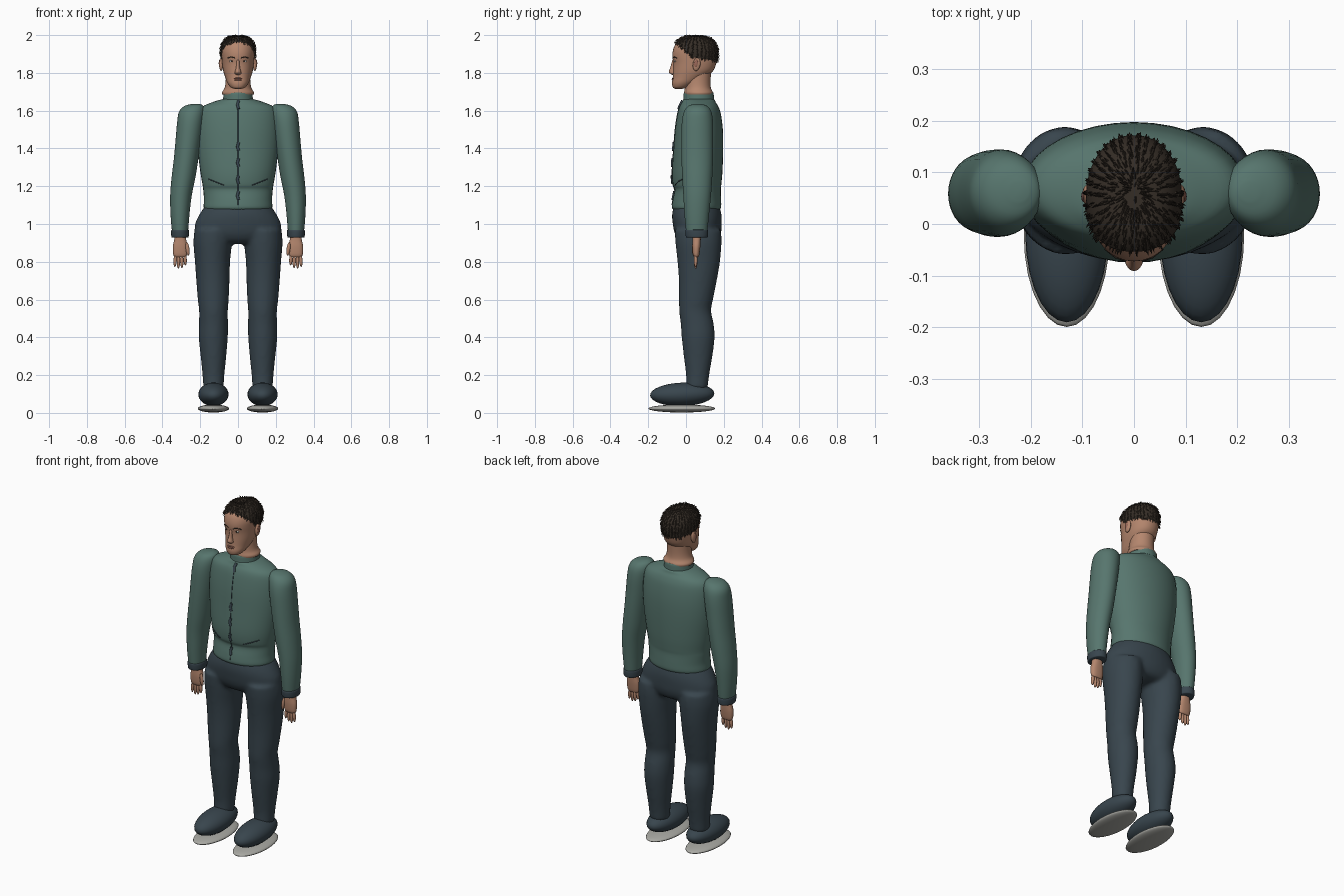
import bpy, bmesh, math, random
from mathutils import Matrix, Vector

random.seed(4)
cube = bpy.data.objects.get("Cube")
if cube:
    bpy.data.objects.remove(cube)


def material(name, rgb):
    m = bpy.data.materials.new(name)
    m.use_nodes = True
    m.diffuse_color = (*rgb, 1)
    bsdf = m.node_tree.nodes["Principled BSDF"]
    bsdf.inputs["Base Color"].default_value = (*rgb, 1)
    bsdf.inputs["Roughness"].default_value = 0.8
    return m


GREEN = material("jacket green", (0.095, 0.18, 0.155))
NAVY = material("trouser slate", (0.04, 0.06, 0.075))
SKIN = material("skin", (0.46, 0.24, 0.155))
LIP = material("lips", (0.33, 0.14, 0.1))
HAIR = material("dark hair", (0.035, 0.026, 0.019))
SOLE = material("sole grey", (0.4, 0.4, 0.37))
WHITE = material("eye white", (0.6, 0.57, 0.52))


def finish(bm, name, mat, angle=50):
    bmesh.ops.recalc_face_normals(bm, faces=bm.faces)
    me = bpy.data.meshes.new(name)
    bm.to_mesh(me)
    bm.free()
    me.materials.append(mat)
    ob = bpy.data.objects.new(name, me)
    bpy.context.collection.objects.link(ob)
    bpy.ops.object.select_all(action="DESELECT")
    ob.select_set(True)
    bpy.context.view_layer.objects.active = ob
    bpy.ops.object.shade_smooth_by_angle(angle=math.radians(angle))
    return ob


def smooth_rings(rings, steps):
    """Catmull-Rom interpolation between cross-sections."""
    rows = []
    last = len(rings) - 1
    for i in range(last):
        a, b, c, d = (rings[max(0, min(last, i + k))] for k in (-1, 0, 1, 2))
        for s in range(steps):
            t = s / steps
            rows.append([q + t / 2 * (r - p + t * (2 * p - 5 * q + 4 * r - w + t * (3 * (q - r) + w - p)))
                         for p, q, r, w in zip(a, b, c, d)])
    return rows + [list(rings[last])]


def loft_mesh(rings, steps=4, sides=36, power=2.0, grow=0.0, bm=None):
    """Rings are (height, centre x, half width, front y, back y)."""
    bm = bm or bmesh.new()
    rows = []
    for z, cx, hw, yf, yb in smooth_rings(rings, steps):
        row = []
        for i in range(sides):
            a = math.tau * i / sides
            c, s = math.cos(a), math.sin(a)
            x = math.copysign(abs(c) ** (2 / power), c) * (hw + grow)
            y = math.copysign(abs(s) ** (2 / power), s) * ((yb - yf) / 2 + grow)
            row.append(bm.verts.new((cx + x, (yf + yb) / 2 + y, z)))
        rows.append(row)
    for lo, hi in zip(rows, rows[1:]):
        for i in range(sides):
            j = (i + 1) % sides
            bm.faces.new((lo[i], lo[j], hi[j], hi[i]))
    bm.faces.new(rows[0])
    bm.faces.new(rows[-1])
    return bm


def ball(name, mat, pos, size, tilt=0.0, axis="X"):
    bm = bmesh.new()
    m = Matrix.Translation(pos) @ Matrix.Rotation(tilt, 4, axis) @ Matrix.Diagonal((*size, 1))
    bmesh.ops.create_uvsphere(bm, u_segments=28, v_segments=16, radius=1, matrix=m)
    return finish(bm, name, mat, 80)


def on_front(ob, x, z):
    """Point on the front surface of an object."""
    hit, p, n, f = ob.ray_cast(Vector((x, -1, z)), Vector((0, 1, 0)))
    return p if hit else Vector((x, 0, z))


def strip(name, mat, ob, points, radius):
    cu = bpy.data.curves.new(name, "CURVE")
    cu.dimensions = "3D"
    cu.bevel_depth = radius
    cu.bevel_resolution = 1
    cu.use_fill_caps = True
    sp = cu.splines.new("POLY")
    sp.points.add(len(points) - 1)
    for pt, (x, z) in zip(sp.points, points):
        pt.co = (*on_front(ob, x, z), 1)
    cu.materials.append(mat)
    bpy.context.collection.objects.link(bpy.data.objects.new(name, cu))


# Jacket body and collar
torso = finish(loft_mesh([
    (1.075, 0, .176, -.066, .178), (1.09, 0, .182, -.075, .186), (1.13, 0, .18, -.07, .186),
    (1.18, 0, .184, -.06, .184), (1.21, 0, .188, -.07, .187), (1.28, 0, .2, -.074, .193),
    (1.4, 0, .214, -.066, .197), (1.5, 0, .217, -.058, .195), (1.58, 0, .21, -.046, .185),
    (1.62, 0, .19, -.035, .172), (1.643, 0, .14, -.022, .158), (1.66, 0, .085, -.012, .148),
    (1.665, 0, .04, .02, .11)]), "jacket_body", GREEN, 70)
finish(loft_mesh([(1.63, 0, .084, -.018, .15), (1.66, 0, .079, -.014, .148),
                  (1.692, 0, .076, -.012, .146), (1.697, 0, .07, -.005, .14)]), "jacket_collar", GREEN)

# Front closure and pockets
strip("closure_seam", NAVY, torso, [(0, 1.1 + .02 * i) for i in range(28)], .0022)
for z in (1.63, 1.41, 1.325, 1.235, 1.15):
    strip("closure_tab", NAVY, torso, [(.003, z + .022), (-.003, z), (.003, z - .022)], .008)
for s in (-1, 1):
    strip("pocket_slit", NAVY, torso, [(s * (.075 + .02 * i), 1.205 + .008 * i) for i in range(5)], .003)

# Trousers: hips and legs fused into one skin
bm = loft_mesh([
    (.895, 0, .12, .0, .13), (.91, 0, .19, -.035, .165), (.95, 0, .225, -.06, .185),
    (1.0, 0, .228, -.07, .189), (1.05, 0, .205, -.074, .188), (1.1, 0, .172, -.064, .176)])
for s in (-1, 1):
    loft_mesh([
        (.13, s * .13, .054, .0, .115), (.2, s * .13, .058, .0, .123), (.3, s * .13, .068, -.012, .14),
        (.4, s * .131, .077, -.023, .152), (.47, s * .13, .077, -.028, .147),
        (.54, s * .13, .076, -.036, .133), (.6, s * .131, .082, -.037, .143), (.7, s * .133, .088, -.038, .163),
        (.8, s * .135, .093, -.045, .18), (.9, s * .134, .102, -.056, .188),
        (.97, s * .13, .1, -.06, .185)], bm=bm)
trousers = finish(bm, "trousers", NAVY, 80)
mod = trousers.modifiers.new("fuse", "REMESH")
mod.mode = "VOXEL"
mod.voxel_size = .011
mod.use_smooth_shade = True
mod = trousers.modifiers.new("relax", "SMOOTH")
mod.iterations = 6

# Sleeves, cuffs, hands and shoes on both sides
for s, side in ((-1, "right"), (1, "left")):
    finish(loft_mesh([
        (.95, s * .307, .04, .004, .108), (.965, s * .307, .043, .0, .113), (1.05, s * .307, .05, -.008, .122),
        (1.15, s * .302, .057, -.014, .132), (1.25, s * .288, .063, -.02, .139),
        (1.35, s * .274, .065, -.024, .143), (1.45, s * .262, .068, -.025, .144),
        (1.54, s * .252, .07, -.022, .143), (1.595, s * .244, .068, -.01, .134),
        (1.625, s * .233, .05, .012, .112), (1.636, s * .222, .018, .045, .08)]),
        side + "_sleeve", GREEN, 70)
    finish(loft_mesh([(.928, s * .307, .042, .004, .11), (.934, s * .307, .046, -.001, .116),
                      (.964, s * .307, .047, -.003, .117), (.97, s * .307, .043, .002, .112)]),
           side + "_cuff", NAVY)
    finish(loft_mesh([(.825, s * .306, .03, .042, .066), (.84, s * .306, .037, .036, .071),
                      (.88, s * .306, .039, .033, .076), (.915, s * .306, .032, .034, .078),
                      (.95, s * .306, .026, .034, .08)], power=2.4), side + "_palm", SKIN, 70)
    for i, length in enumerate((.031, .038, .04, .035)):
        ball(side + "_finger", SKIN, (s * (.28 + .0175 * i), .051, .843 - length),
             (.0088, .0095, length), s * (i - 1.5) * -.04, "Y")
    ball(side + "_thumb", SKIN, (s * .267, .042, .868), (.01, .011, .036), s * .12, "Y")
    ball(side + "_shoe", NAVY, (s * .13, -.02, .098), (.08, .17, .062), .03)
    ball(side + "_sole", SOLE, (s * .13, -.022, .023), (.083, .177, .021))

# Neck and head
finish(loft_mesh([(1.685, 0, .083, -.008, .142), (1.697, 0, .085, -.01, .143), (1.72, 0, .071, -.006, .132),
                  (1.76, 0, .065, -.004, .13), (1.83, 0, .064, .0, .135)]), "neck", SKIN, 70)
skull = [(1.716, 0, .018, -.058, -.02), (1.723, 0, .038, -.069, .01), (1.745, 0, .055, -.074, .05),
         (1.775, 0, .067, -.07, .1), (1.81, 0, .078, -.068, .143), (1.85, 0, .084, -.067, .16),
         (1.885, 0, .087, -.072, .166), (1.915, 0, .089, -.07, .167), (1.945, 0, .084, -.06, .158),
         (1.97, 0, .069, -.04, .138), (1.986, 0, .045, -.01, .11), (1.991, 0, .01, .035, .065)]
head = finish(loft_mesh(skull, power=2.15), "head", SKIN, 80)

# Face
nose = [(1.79, 0, .009, -.074, -.05), (1.797, 0, .017, -.085, -.05), (1.807, 0, .016, -.091, -.05),
        (1.83, 0, .01, -.083, -.05), (1.868, 0, .008, -.072, -.05)]
finish(loft_mesh(nose, sides=16), "nose", SKIN, 80)
for s, side in ((-1, "right"), (1, "left")):
    ball(side + "_eye", WHITE, on_front(head, s * .033, 1.862) + Vector((0, .004, 0)), (.013, .006, .006))
    ball(side + "_iris", HAIR, on_front(head, s * .033, 1.862) + Vector((0, .0005, 0)), (.005, .004, .005))
    strip(side + "_brow", HAIR, head, [(s * .015, 1.879), (s * .035, 1.885), (s * .055, 1.878)], .003)
    ball(side + "_ear", SKIN, (s * .089, .056, 1.845), (.011, .02, .035), -.15)
    ball(side + "_ear_hollow", LIP, (s * .098, .053, 1.85), (.004, .01, .02), -.15)
ball("upper_lip", LIP, on_front(head, 0, 1.771) + Vector((0, .002, 0)), (.024, .005, .004))
ball("lower_lip", LIP, on_front(head, 0, 1.763) + Vector((0, .002, 0)), (.02, .006, .005))

# Cropped hair: skull shell cut along the hairline, then covered with tufts
bm = loft_mesh(skull, power=2.15, grow=.004)
for v in bm.verts:
    v.co.z += .004 * max(0, (v.co.z - 1.9) / .09)
for point, normal in (((0, -.045, 1.955), (0, .93, 1)), ((0, .17, 1.862), (0, .15, 1))):
    bmesh.ops.bisect_plane(bm, geom=bm.verts[:] + bm.edges[:] + bm.faces[:],
                           plane_co=point, plane_no=normal, clear_inner=True)
bmesh.ops.recalc_face_normals(bm, faces=bm.faces)
crown = Vector((0, .07, 2.0))
roots = [(f.calc_center_median(), f.normal.copy()) for f in bm.faces]
for p, n in roots:
    for k in range(2):
        base = p + Vector([random.uniform(-.004, .004) for c in range(3)]) - n * .003
        away = base - crown
        away = (away - n * away.dot(n)).normalized()
        across = n.cross(away) * .0028
        tip = base + away * random.uniform(.008, .015) + n * random.uniform(.005, .009)
        a, b, c, t = (bm.verts.new(q) for q in (base - across, base + across, base + n * .005, tip))
        for tri in ((a, b, t), (b, c, t), (c, a, t)):
            bm.faces.new(tri)
finish(bm, "hair", HAIR, 40)
